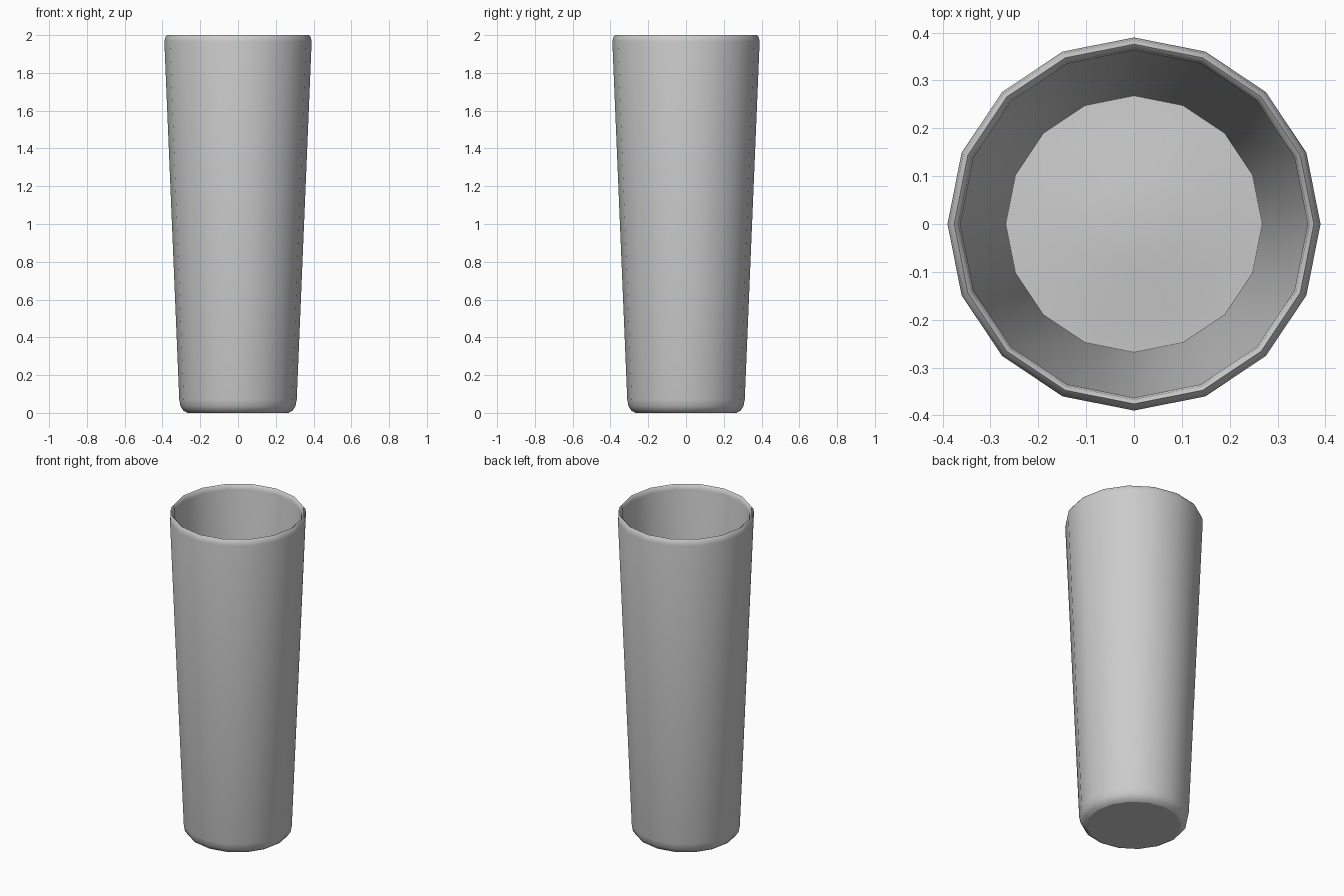
import bpy, bmesh, math

if "Cube" in bpy.data.objects:
    bpy.data.objects.remove(bpy.data.objects["Cube"])

SIDES = 16

# Wall profile (radius, height): base centre -> outer wall -> rim -> inner wall -> domed floor
profile = [(0, 0), (0.268, 0), (0.289, 0.012), (0.304, 0.034), (0.311, 0.07),
           (0.39, 1.965), (0.386, 1.987), (0.376, 2.0), (0.367, 1.992), (0.363, 1.97),
           (0.268, 0.08), (0.2, 0.085), (0.1, 0.1), (0, 0.105)]

# Spin the profile into 16-sided rings
bm = bmesh.new()
rings = []
for r, z in profile:
    if r == 0:
        rings.append([bm.verts.new((0, 0, z))])
    else:
        rings.append([bm.verts.new((r * math.cos(2 * math.pi * i / SIDES),
                                    r * math.sin(2 * math.pi * i / SIDES), z))
                      for i in range(SIDES)])

for a, b in zip(rings, rings[1:]):
    for i in range(SIDES):
        j = (i + 1) % SIDES
        if len(a) == 1:
            bm.faces.new((a[0], b[j], b[i]))
        elif len(b) == 1:
            bm.faces.new((a[i], a[j], b[0]))
        else:
            bm.faces.new((a[i], a[j], b[j], b[i]))
bmesh.ops.recalc_face_normals(bm, faces=bm.faces)

mesh = bpy.data.meshes.new("tumbler")
bm.to_mesh(mesh)
bm.free()
cup = bpy.data.objects.new("tumbler", mesh)
bpy.context.collection.objects.link(cup)

# Smooth walls, crisp floor and base edges
bpy.context.view_layer.objects.active = cup
cup.select_set(True)
bpy.ops.object.shade_smooth_by_angle(angle=math.radians(40))
for e in mesh.edges:
    if all(abs(math.hypot(*mesh.vertices[v].co.xy) - 0.268) < 0.001 for v in e.vertices):
        e.use_edge_sharp = True
